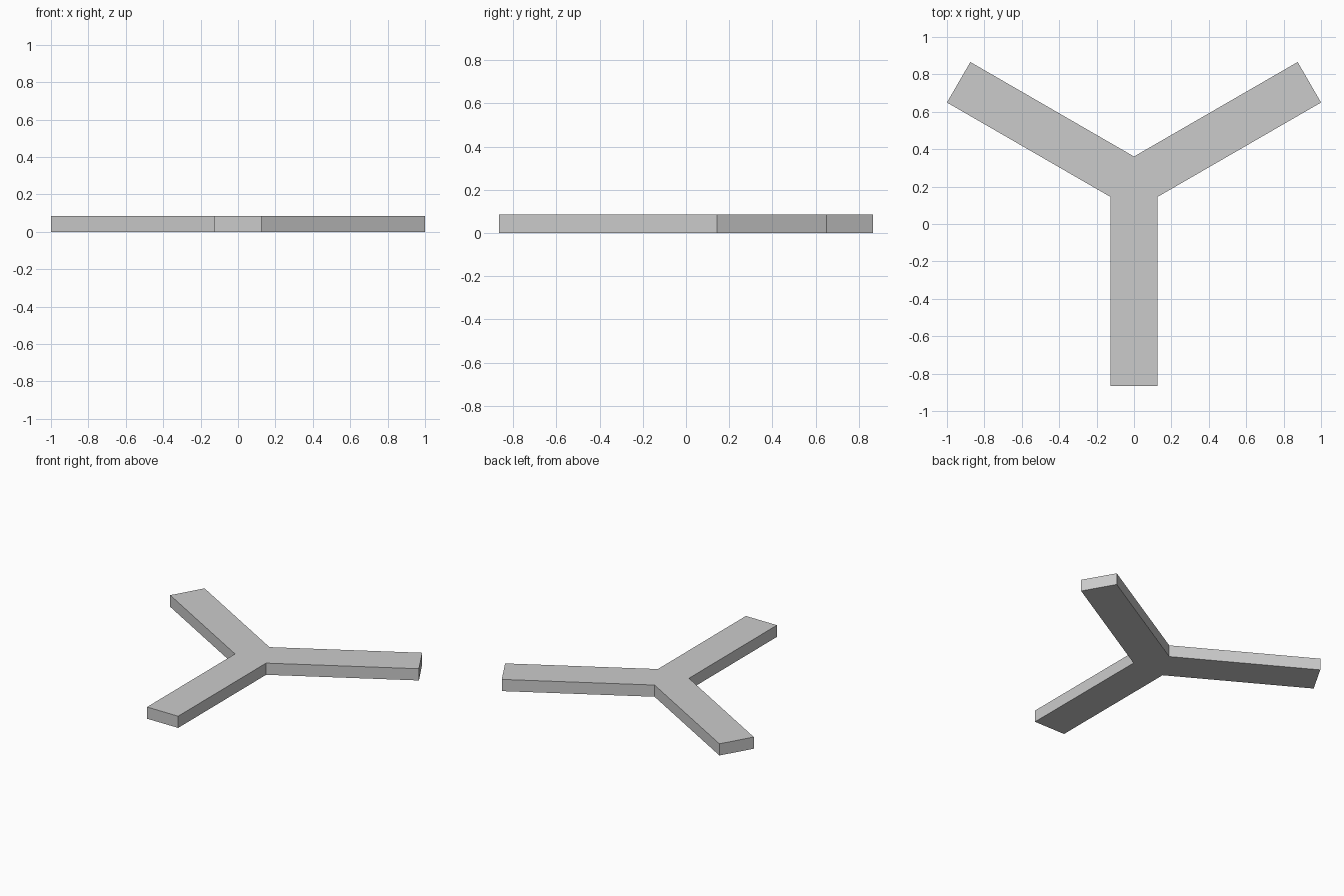
import bpy, bmesh
from math import sin, cos, pi

if "Cube" in bpy.data.objects:
    bpy.data.objects.remove(bpy.data.objects["Cube"])

HALF_W = 0.125      # half the arm width
LENGTH = 1.0825     # hub centre to arm end
HEIGHT = 0.085
HUB_Y = 0.2165

# Y-shaped outline: each arm gives two end corners and one inner corner
outline = []
for i in range(3):
    a = -pi / 2 + i * 2 * pi / 3
    d, n = (cos(a), sin(a)), (-sin(a), cos(a))
    for s in (-HALF_W, HALF_W):
        outline.append((d[0] * LENGTH + n[0] * s, d[1] * LENGTH + n[1] * s))
    r, b = HALF_W / sin(pi / 3), a + pi / 3
    outline.append((cos(b) * r, sin(b) * r))

# Extrude the outline into a flat slab
bm = bmesh.new()
face = bm.faces.new([bm.verts.new((x, y + HUB_Y, 0)) for x, y in outline])
top = bmesh.ops.extrude_face_region(bm, geom=[face], use_keep_orig=True)
for v in top["geom"]:
    if isinstance(v, bmesh.types.BMVert):
        v.co.z = HEIGHT
bmesh.ops.recalc_face_normals(bm, faces=bm.faces)
mesh = bpy.data.meshes.new("three_arm_slab")
bm.to_mesh(mesh)
bm.free()
bpy.context.collection.objects.link(bpy.data.objects.new("three_arm_slab", mesh))
